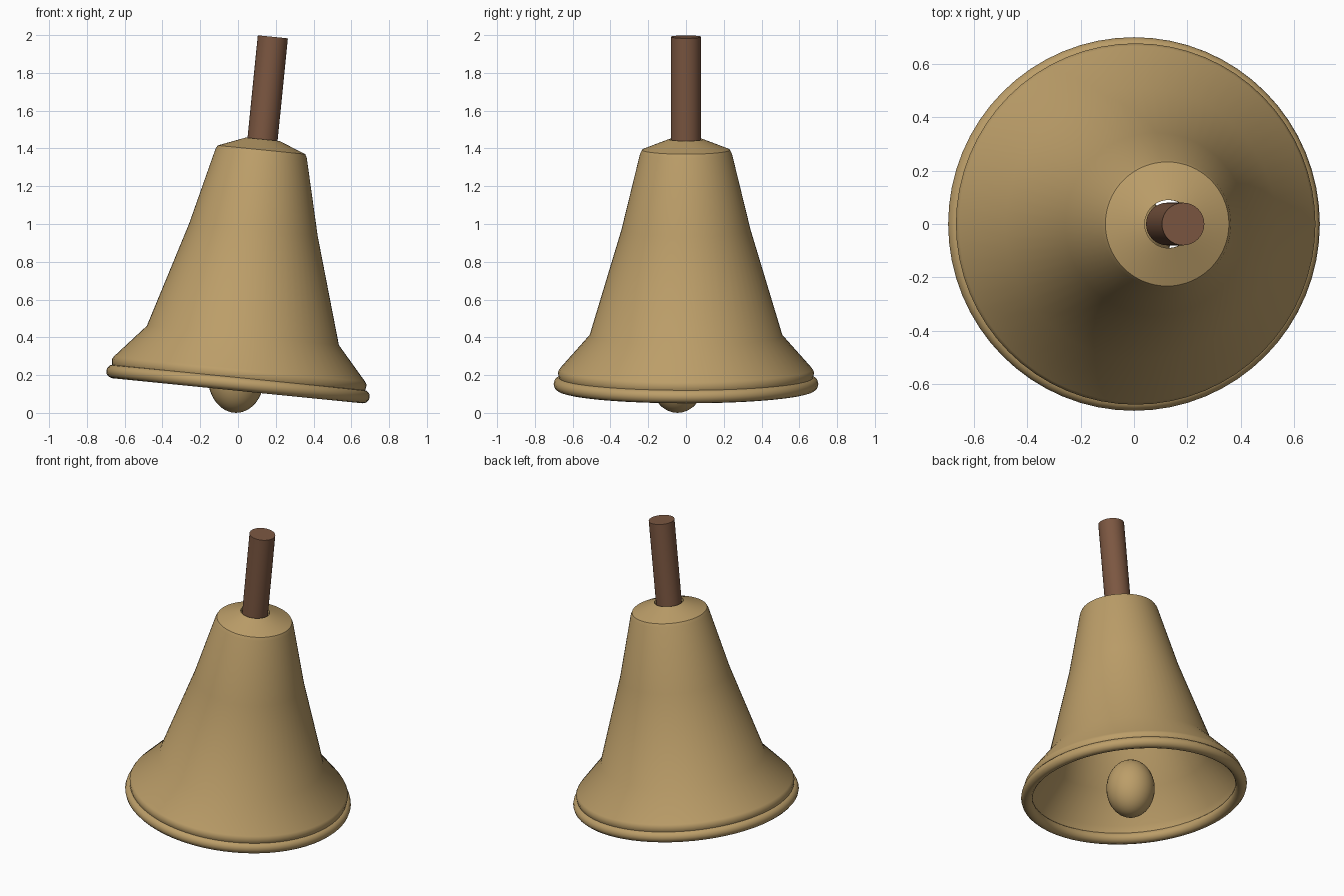
import bpy, math
from mathutils import Matrix

if "Cube" in bpy.data.objects:
    bpy.data.objects.remove(bpy.data.objects["Cube"])

TILT = 0.1  # lean of the bell towards +x
PLACE = Matrix.Translation((0, 0, 0.153)) @ Matrix.Rotation(TILT, 4, 'Y')


def material(name, rgb):
    m = bpy.data.materials.new(name)
    m.diffuse_color = (*rgb, 1)
    m.use_nodes = True
    m.node_tree.nodes["Principled BSDF"].inputs["Base Color"].default_value = m.diffuse_color
    return m


brass = material("brass", (0.50, 0.34, 0.14))
wood = material("brown wood", (0.20, 0.095, 0.053))


def lathe(name, profile, mat, segments, closed=False):
    """Spin (radius, height) points about the tilted bell axis."""
    verts, faces = [], []
    n = len(profile)
    for i in range(segments):
        a = 2 * math.pi * i / segments
        verts += [(r * math.cos(a), r * math.sin(a), z) for r, z in profile]
    for i in range(segments):
        j = (i + 1) % segments
        for k in range(n if closed else n - 1):
            m = (k + 1) % n
            faces.append((i * n + k, j * n + k, j * n + m, i * n + m))
    if not closed:  # flat end caps
        faces.append([i * n for i in reversed(range(segments))])
        faces.append([i * n + n - 1 for i in range(segments)])
    mesh = bpy.data.meshes.new(name)
    mesh.from_pydata(verts, [], faces)
    ob = bpy.data.objects.new(name, mesh)
    bpy.context.collection.objects.link(ob)
    ob.matrix_world = PLACE
    finish(ob, mat)
    return ob


def finish(ob, mat):
    ob.data.materials.append(mat)
    bpy.ops.object.select_all(action='DESELECT')
    ob.select_set(True)
    bpy.context.view_layer.objects.active = ob
    bpy.ops.object.shade_smooth_by_angle(angle=math.radians(40))


# Bell shell: outer wall going up, then inner wall going back down
outer = [(0.662, 0.0), (0.675, 0.04), (0.678, 0.063), (0.668, 0.08),
         (0.511, 0.258), (0.342, 0.82), (0.243, 1.226), (0.233, 1.246),
         (0.09, 1.302)]
inner = [(0.09, 1.28), (0.22, 1.228), (0.322, 0.815), (0.49, 0.248),
         (0.64, 0.075), (0.645, 0.0)]
lathe("bell_shell", outer + inner, brass, 64, closed=True)

# Rolled bead around the mouth
bead = [(0.665 + 0.036 * math.cos(t * math.pi / 6),
         0.036 * math.sin(t * math.pi / 6)) for t in range(12)]
lathe("rim_bead", bead, brass, 64, closed=True)

# Handle
lathe("handle", [(0.08, 1.25), (0.08, 1.847)], wood, 32)

# Clapper, hanging slightly off centre
bpy.ops.mesh.primitive_uv_sphere_add(segments=32, ring_count=16, radius=1,
                                     location=(-0.01, -0.045, 0.19))
clapper = bpy.context.object
clapper.name = "clapper"
clapper.scale = (0.15, 0.15, 0.19)
finish(clapper, brass)
